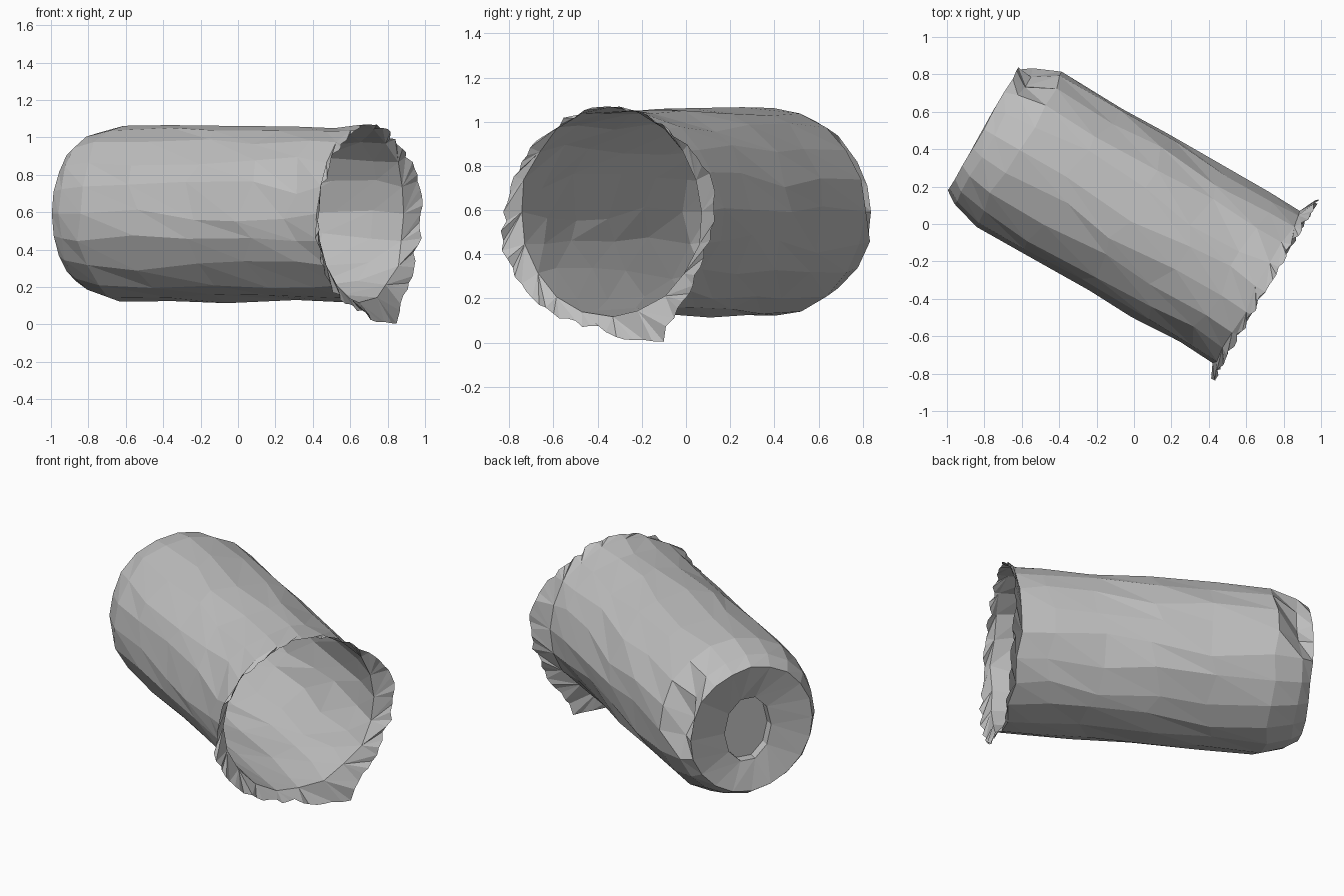
import bpy, math, random
from mathutils import Vector

if "Cube" in bpy.data.objects:
    bpy.data.objects.remove(bpy.data.objects["Cube"])

random.seed(4)
AXIS = Vector((0.866, -0.5, 0))      # closed end -> open end
SIDE = Vector((0.5, 0.866, 0))
UP = Vector((0, 0, 1))
CENTRE = SIDE * 0.037 + UP * 0.592
N = 20

grey = bpy.data.materials.new("dull grey metal")
grey.diffuse_color = (0.52, 0.52, 0.52, 1)
grey.use_nodes = True
grey.node_tree.nodes["Principled BSDF"].inputs["Base Color"].default_value = grey.diffuse_color


def point(d, r, deg):
    a = math.radians(deg)
    return CENTRE + AXIS * d + (SIDE * math.cos(a) + UP * math.sin(a)) * r


def ring(d, r, n=N, jd=0.0, jr=0.0, ja=0.0):
    u = random.uniform
    return [point(d + u(-jd, jd), r + u(-jr, jr), 360 * i / n + u(-ja, ja))
            for i in range(n)]


def build(name, rings, cap=False):
    """Skin neighbouring rings; a later ring may have a multiple of the points."""
    verts, faces, starts = [], [], []
    for rg in rings:
        starts.append(len(verts))
        verts += rg
    for j in range(len(rings) - 1):
        a, b = starts[j], starts[j + 1]
        na, nb = len(rings[j]), len(rings[j + 1])
        m = nb // na
        for k in range(nb):
            i = k // m
            faces.append((a + i, b + (k + 1) % nb, b + k))
            if k % m == m - 1:
                faces.append((a + i, a + (i + 1) % na, b + (k + 1) % nb))
    if cap:
        faces.append(tuple(reversed(range(len(rings[0])))))
    me = bpy.data.meshes.new(name)
    me.from_pydata([tuple(v) for v in verts], [], faces)
    me.materials.append(grey)
    ob = bpy.data.objects.new(name, me)
    bpy.context.collection.objects.link(ob)
    return ob


# Crumpled body wall
base_edge = ring(-0.952, 0.382, jd=0.004, jr=0.004)
shoulder = ring(-0.885, 0.428, jd=0.01, jr=0.006)
for i, depth in ((0, 0.06), (1, 0.1), (2, 0.05)):      # dent beside the base
    shoulder[i] = point(-0.87, 0.428 - depth, 18 * i)
mouth = ring(0.74, 0.468, jd=0.015, jr=0.008)
walls = [ring(d, r, jd=0.05, jr=0.009, ja=5) for d, r in
         ((-0.4, 0.472), (-0.06, 0.471), (0.28, 0.468), (0.56, 0.466))]
build("can_body", [base_edge, shoulder, ring(-0.735, 0.47, jd=0.02, jr=0.006)]
      + walls + [mouth])


# Closed end with a sunken oval panel
def oval(d):
    return [CENTRE + AXIS * d + SIDE * 0.145 * math.cos(a) + UP * (0.2 * math.sin(a) - 0.02)
            for a in (math.tau * i / 10 for i in range(10))]


build("can_base", [oval(-0.85), oval(-0.905), base_edge], cap=True)

# Torn flared lip: angle in degrees, radius
LIP = [(0, .58), (10, .585), (40, .51), (90, .478), (125, .485), (155, .505), (198, .575),
       (225, .56), (265, .535), (297, .66), (308, .59), (335, .555), (360, .58)]


def lip_radius(deg):
    for (a0, r0), (a1, r1) in zip(LIP, LIP[1:]):
        if a0 <= deg <= a1:
            return r0 + (r1 - r0) * (deg - a0) / (a1 - a0)


lip = []
for k in range(4 * N):
    deg = 360 * k / (4 * N)
    ragged = 0 if abs(deg - 297) < 2 else random.uniform(0, 0.025)
    lip.append(point(0.785 + random.uniform(-0.015, 0.012), lip_radius(deg) - ragged, deg))
build("torn_lip", [mouth, lip])
